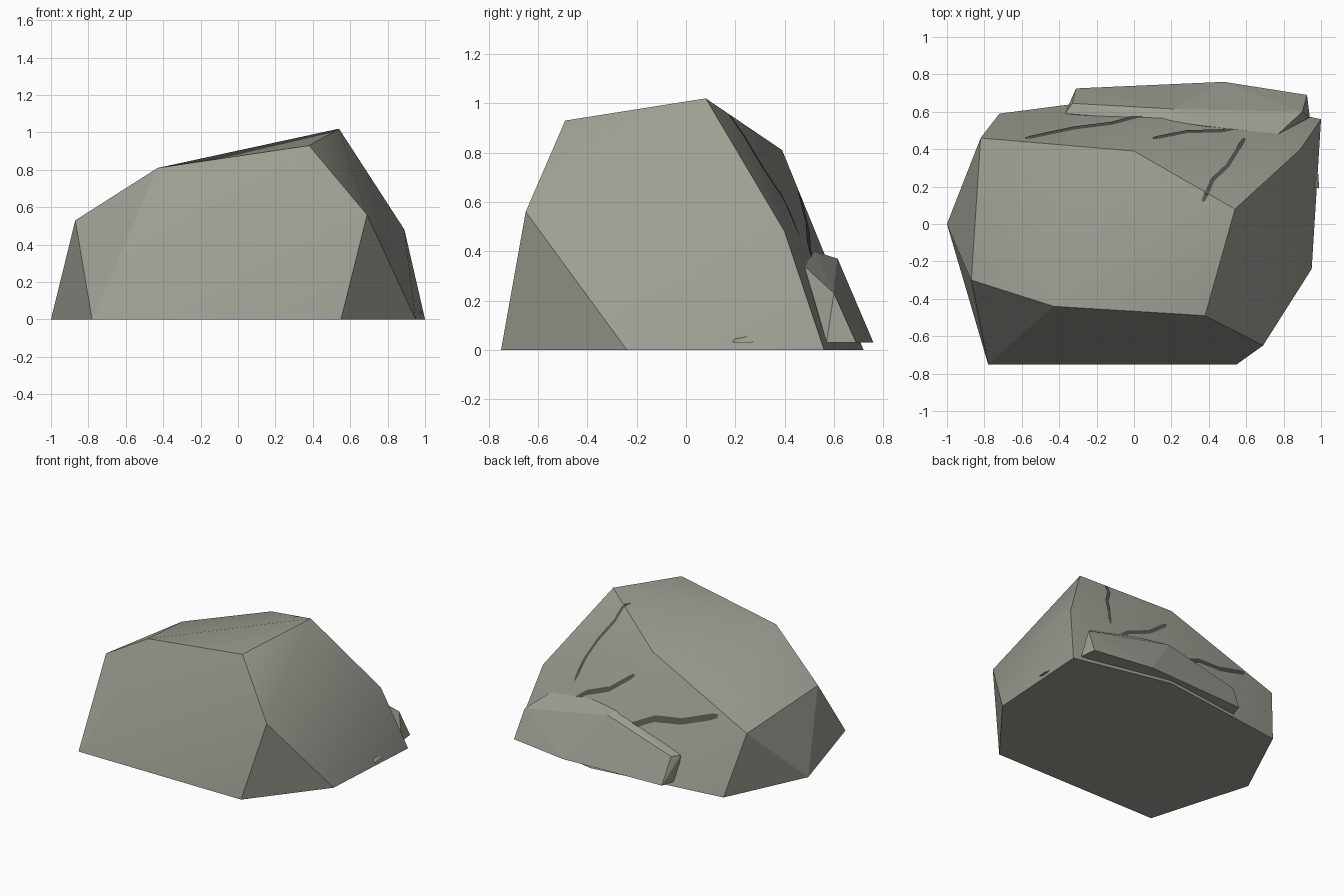
import bpy
import bmesh
from math import radians
from mathutils import Vector
from mathutils.bvhtree import BVHTree

cube = bpy.data.objects.get("Cube")
if cube:
    bpy.data.objects.remove(cube, do_unlink=True)


def material(name, colour):
    mat = bpy.data.materials.new(name)
    mat.use_nodes = True
    mat.diffuse_color = colour
    bsdf = next(n for n in mat.node_tree.nodes if n.type == "BSDF_PRINCIPLED")
    bsdf.inputs["Base Color"].default_value = colour
    bsdf.inputs["Roughness"].default_value = 0.9
    return mat


stone = material("grey stone", (0.34, 0.34, 0.295, 1))
crack_dark = material("dark crack", (0.09, 0.09, 0.08, 1))


def add_object(name, bm, mat):
    mesh = bpy.data.meshes.new(name)
    bm.to_mesh(mesh)
    bm.free()
    mesh.materials.append(mat)
    obj = bpy.data.objects.new(name, mesh)
    bpy.context.collection.objects.link(obj)
    return obj


def faceted(name, corners):
    """Stone chunk: convex shell around its corner points."""
    bm = bmesh.new()
    for co in corners:
        bm.verts.new(co)
    result = bmesh.ops.convex_hull(bm, input=bm.verts)
    inner = {e for e in result["geom_interior"] + result["geom_unused"]
             if isinstance(e, bmesh.types.BMVert)}
    bmesh.ops.delete(bm, geom=list(inner), context="VERTS")
    bmesh.ops.recalc_face_normals(bm, faces=bm.faces)
    tree = BVHTree.FromBMesh(bm)
    return add_object(name, bm, stone), tree


def soften(obj, degrees):
    bpy.ops.object.select_all(action="DESELECT")
    obj.select_set(True)
    bpy.context.view_layer.objects.active = obj
    bpy.ops.object.shade_smooth_by_angle(angle=radians(degrees))


# Main boulder: ground outline, shoulders, then crown
ground = [(-1, 0), (-.78, -.75), (.55, -.75), (.95, -.24),
          (1, .56), (.28, .72), (-.72, .59)]
shoulders = [(.69, -.65, .56), (-.87, -.3, .53), (-.82, .46, .45),
             (.89, .4, .48)]
crown = [(.38, -.49, .93), (.54, .08, 1.02), (-.43, -.44, .81),
         (0, .39, .81), (-.57, .16, .67)]
boulder, surface = faceted(
    "boulder", [(x, y, 0) for x, y in ground] + shoulders + crown)
soften(boulder, 20)

# Broken slab leaning on the back
outer = [(-.31, .725, .03), (.48, .76, .03), (.925, .69, .03),
         (.9, .6, .23), (.21, .615, .37), (-.33, .645, .22)]
inner = [(-.37, .59, .22), (-.35, .6, .03), (.18, .55, .39),
         (.41, .52, .4), (.77, .48, .34), (.94, .57, .03)]
faceted("back_slab", outer + inner)

# Small chip low on the side
faceted("side_chip", [(.96, .2, .05), (.99, .19, .03),
                      (.985, .27, .03), (.96, .28, .065), (.93, .24, .03)])


def crack(name, path, width=.011):
    """Thin tapered ribbon dropped onto the boulder surface."""
    points = []
    for a, b in zip(path, path[1:]):
        a, b = Vector(a), Vector(b)
        points += [a.lerp(b, i / 6) for i in range(6)]
    points.append(Vector(path[-1]))
    bm = bmesh.new()
    rows = []
    for i, p in enumerate(points):
        ahead = points[min(i + 1, len(points) - 1)]
        behind = points[max(i - 1, 0)]
        along = (ahead - behind).normalized()
        taper = .6 if i in (0, len(points) - 1) else 1
        side = Vector((-along.y, along.x)) * width * taper
        row = []
        for q in (p - side, p + side):
            hit, normal, _, _ = surface.ray_cast(
                Vector((q.x, q.y, 2)), Vector((0, 0, -1)))
            row.append(bm.verts.new(hit + normal * .004))
        rows.append(row)
    for r, s in zip(rows, rows[1:]):
        bm.faces.new((r[0], s[0], s[1], r[1]))
    bmesh.ops.recalc_face_normals(bm, faces=bm.faces)
    if sum(f.normal.z for f in bm.faces) < 0:
        bmesh.ops.reverse_faces(bm, faces=bm.faces)
    return add_object(name, bm, crack_dark)


# Cracks across the back
crack("crack_long", [(-.58, .455), (-.32, .51), (-.12, .535), (.08, .588)], .008)
crack("crack_middle", [(.1, .455), (.28, .49), (.47, .495), (.58, .518)], .008)
crack("crack_upper", [(.59, .455), (.5, .31), (.42, .235), (.37, .12)])
